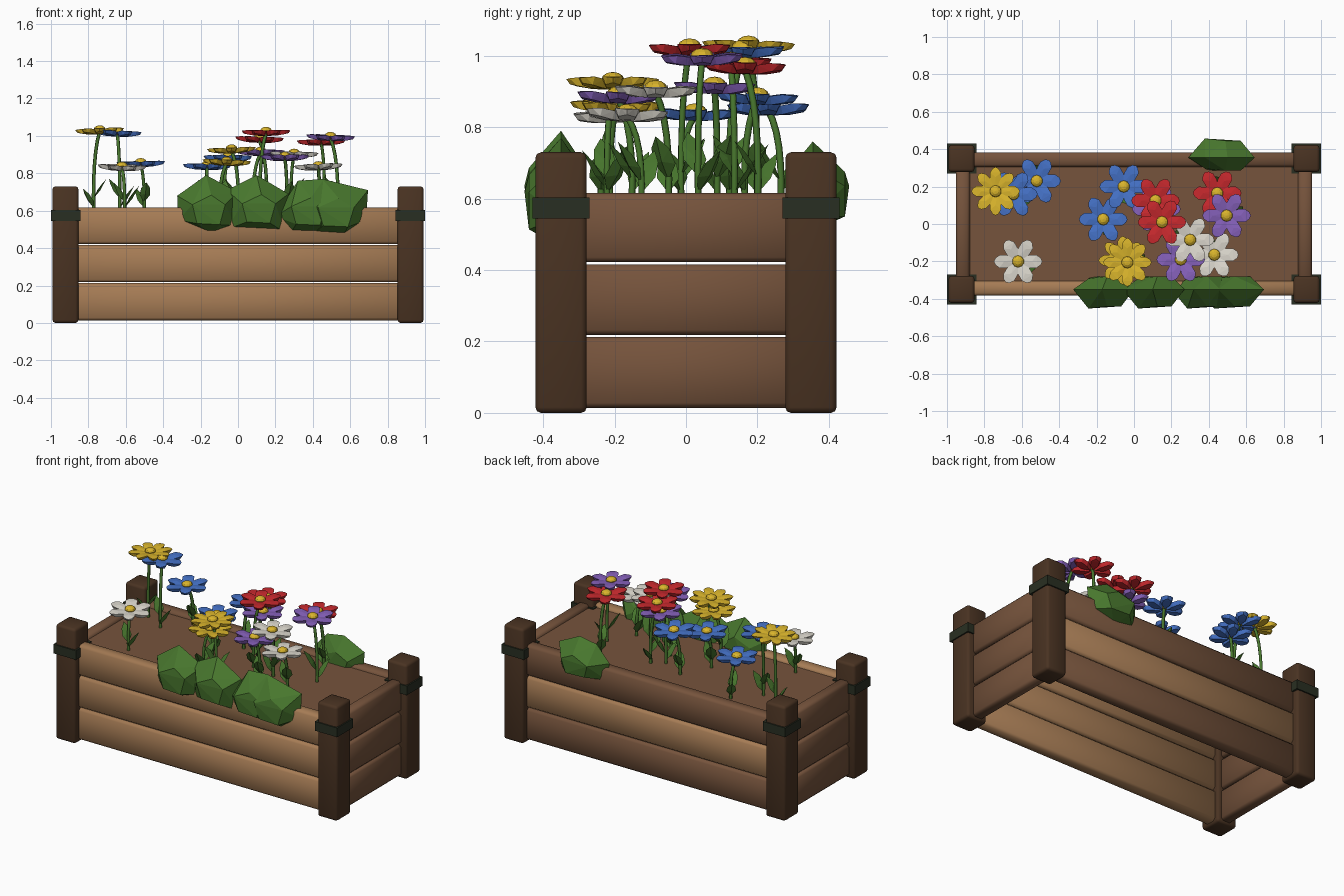
import bpy, bmesh, math, random
from mathutils import Vector, Matrix

if "Cube" in bpy.data.objects:
    bpy.data.objects.remove(bpy.data.objects["Cube"])

random.seed(4)


def material(name, rgb):
    m = bpy.data.materials.new(name)
    m.diffuse_color = (*rgb, 1)
    m.use_nodes = True
    m.node_tree.nodes["Principled BSDF"].inputs["Base Color"].default_value = m.diffuse_color
    return m


TAN = material("tan wood", (0.38, 0.20, 0.09))
BROWN = material("brown wood", (0.18, 0.087, 0.045))
DARK = material("dark wood", (0.068, 0.033, 0.016))
BAND = material("dark band", (0.022, 0.028, 0.016))
GREEN = material("leaf green", (0.065, 0.185, 0.027))
YELLOW = material("yellow", (0.70, 0.46, 0.025))
WHITE = material("white", (0.72, 0.69, 0.62))
BLUE = material("blue", (0.06, 0.17, 0.58))
RED = material("red", (0.58, 0.022, 0.027))
PURPLE = material("purple", (0.24, 0.12, 0.50))


def make_object(name, bm, mats, smooth_angle=0):
    bmesh.ops.recalc_face_normals(bm, faces=bm.faces)
    mesh = bpy.data.meshes.new(name)
    bm.to_mesh(mesh)
    bm.free()
    for m in mats:
        mesh.materials.append(m)
    ob = bpy.data.objects.new(name, mesh)
    bpy.context.collection.objects.link(ob)
    if smooth_angle:
        bpy.ops.object.select_all(action='DESELECT')
        ob.select_set(True)
        bpy.context.view_layer.objects.active = ob
        bpy.ops.object.shade_smooth_by_angle(angle=math.radians(smooth_angle))
    return ob


def box(name, lo, hi, mat, bevel=0.0, segments=2):
    bm = bmesh.new()
    lo, hi = Vector(lo), Vector(hi)
    bmesh.ops.create_cube(bm, size=1, matrix=Matrix.Translation((lo + hi) / 2)
                          @ Matrix.Diagonal((*(hi - lo), 1)))
    if bevel:
        bmesh.ops.bevel(bm, geom=bm.edges[:], offset=bevel, segments=segments,
                        profile=0.5, affect='EDGES')
    return make_object(name, bm, [mat], 60 if bevel else 0)


def add_hull(bm, points):
    verts = [bm.verts.new(p) for p in points]
    res = bmesh.ops.convex_hull(bm, input=verts)
    loose = {v for v in res["geom_interior"] if isinstance(v, bmesh.types.BMVert)}
    bmesh.ops.delete(bm, geom=list(loose), context='VERTS')


# Corner posts with bands
for sx in (-1, 1):
    for sy in (-1, 1):
        xs = sorted((sx * 0.853, sx * 0.992))
        ys = sorted((sy * 0.278, sy * 0.422))
        box("corner_post", (xs[0], ys[0], 0), (xs[1], ys[1], 0.73), DARK, 0.016)
        xs = sorted((sx * 0.842, sx * 1.0))
        ys = sorted((sy * 0.27, sy * 0.43))
        box("post_band", (xs[0], ys[0], 0.545), (xs[1], ys[1], 0.603), BAND)

# Wall planks, three on each side, with softened edges
rows = [(0.014, 0.213), (0.218, 0.416), (0.422, 0.616)]
back_colours = [BROWN, TAN, BROWN]
for i, (z0, z1) in enumerate(rows):
    box("front_plank", (-0.88, -0.383, z0), (0.88, -0.305, z1), TAN, 0.014, 1)
    box("back_plank", (-0.88, 0.305, z0), (0.88, 0.383, z1), back_colours[i], 0.014, 1)
    box("left_plank", (-0.953, -0.31, z0), (-0.878, 0.31, z1), BROWN, 0.014, 1)
    box("right_plank", (0.878, -0.31, z0), (0.953, 0.31, z1), BROWN, 0.014, 1)

# Soil
box("soil", (-0.89, -0.32, 0.56), (0.89, 0.32, 0.597), BROWN)


# Bushes draped over the edge: sharp ridge outline in x and z, bulging outward
def bush(name, outline, y_mid, side):
    xs, zs = zip(*outline)
    cx, w = (min(xs) + max(xs)) / 2, (max(xs) - min(xs)) / 2
    z0, h = min(zs), max(zs) - min(zs)
    pts = [(x, y_mid, z) for x, z in outline]
    for depth in (0.09, -0.07):
        y = y_mid + side * depth
        pts += [(cx - 0.5 * w, y + 0.012 * side, z0 + 0.5 * h), (cx + 0.12 * w, y, z0 + 0.66 * h),
                (cx + 0.58 * w, y, z0 + 0.5 * h), (cx + 0.4 * w, y, z0 + 0.16 * h),
                (cx - 0.35 * w, y, z0 + 0.18 * h)]
    bm = bmesh.new()
    add_hull(bm, pts)
    make_object(name, bm, [GREEN])


bush("front_bush_left", [(-0.325, 0.68), (-0.17, 0.79), (0.0, 0.70), (-0.01, 0.52),
                         (-0.14, 0.475), (-0.32, 0.55)], -0.35, -1)
bush("front_bush_middle", [(-0.06, 0.71), (0.1, 0.79), (0.27, 0.69), (0.25, 0.485),
                           (-0.06, 0.5)], -0.35, -1)
bush("front_bush_inner", [(0.2, 0.57), (0.32, 0.76), (0.46, 0.77), (0.54, 0.66),
                          (0.5, 0.475), (0.28, 0.48)], -0.35, -1)
bush("front_bush_right", [(0.34, 0.68), (0.45, 0.77), (0.695, 0.71), (0.685, 0.55),
                          (0.56, 0.465), (0.4, 0.475)], -0.35, -1)
bush("back_bush", [(0.29, 0.64), (0.38, 0.74), (0.5, 0.76), (0.645, 0.69),
                   (0.63, 0.55), (0.45, 0.51), (0.31, 0.53)], 0.355, 1)


# Flowers: head of thick faceted petals, domed centre, bent stem and leaves
def flower_head(x, y, z, colour):
    bm = bmesh.new()
    count = 8 if colour == YELLOW else 6
    wide = 0.85 if colour == YELLOW else 1.0
    petal = [(0.13, 0, 0.006), (0.12, 0, -0.008), (0.075, 0, 0.010), (0.015, 0, -0.022)]
    for s in (-wide, wide):
        petal += [(0.015, s * 0.012, 0), (0.06, s * 0.034, 0.004), (0.1, s * 0.034, 0.010),
                  (0.122, s * 0.018, 0.008), (0.06, s * 0.022, -0.020),
                  (0.1, s * 0.024, -0.013)]
    for k in range(count):
        rot = Matrix.Rotation(k * 2 * math.pi / count, 3, 'Z')
        add_hull(bm, [rot @ Vector(p) for p in petal])
    petal_faces = set(bm.faces)
    bmesh.ops.create_uvsphere(bm, u_segments=10, v_segments=6, radius=0.032,
                              matrix=Matrix.Translation((0, 0, 0.006))
                              @ Matrix.Diagonal((1, 1, 0.65, 1)))
    for f in bm.faces:
        if f not in petal_faces:
            f.material_index = 1
    tilt = Matrix.Rotation(random.uniform(-0.05, 0.05), 4, 'X') \
        @ Matrix.Rotation(random.uniform(-0.05, 0.05), 4, 'Y')
    bm.transform(Matrix.Translation((x, y, z)) @ tilt)
    make_object("flower_head", bm, [colour, YELLOW])


def stem(p0, p1, p2):
    cu = bpy.data.curves.new("stem", 'CURVE')
    cu.dimensions = '3D'
    cu.bevel_depth = 0.0095
    cu.bevel_resolution = 1
    sp = cu.splines.new('POLY')
    sp.points.add(6)
    for i in range(7):
        t = i / 6
        p = p0 * (1 - t) ** 2 + p1 * 2 * t * (1 - t) + p2 * t * t
        sp.points[i].co = (*p, 1)
    cu.materials.append(GREEN)
    bpy.context.collection.objects.link(bpy.data.objects.new("stem", cu))


def leaf(base, heading, length):
    bm = bmesh.new()
    add_hull(bm, [(0, 0, 0), (0.35, 0.23, 0.02), (0.35, -0.23, 0.02), (0.7, 0.19, 0.0),
                  (0.7, -0.19, 0.0), (0.45, 0, -0.08), (1, 0, -0.06), (0.4, 0, 0.04)])
    bm.transform(Matrix.Translation(base) @ Matrix.Rotation(heading, 4, 'Z')
                 @ Matrix.Rotation(-1.05, 4, 'Y') @ Matrix.Scale(length, 4))
    make_object("leaf", bm, [GREEN])


flowers = [
    (-0.74, 0.175, 1.03, YELLOW), (-0.645, 0.16, 1.018, BLUE), (-0.52, 0.23, 0.855, BLUE),
    (-0.62, -0.20, 0.835, WHITE), (-0.165, 0.025, 0.84, BLUE), (-0.055, 0.20, 0.885, BLUE),
    (-0.035, -0.205, 0.928, YELLOW), (-0.06, -0.195, 0.862, YELLOW),
    (0.15, 0.01, 1.022, RED), (0.115, 0.125, 0.985, RED), (0.12, 0.08, 0.915, PURPLE),
    (0.25, -0.19, 0.888, PURPLE), (0.30, -0.085, 0.905, WHITE), (0.43, -0.165, 0.838, WHITE),
    (0.445, 0.165, 0.97, RED), (0.495, 0.045, 0.995, PURPLE),
]
for x, y, z, colour in flowers:
    flower_head(x, y, z, colour)
    top = Vector((x, y, z - 0.008))
    a = random.uniform(0, 2 * math.pi)
    root = Vector((x + 0.04 * math.cos(a), y + 0.04 * math.sin(a), 0.585))
    bend = Vector((root.x * 1.2 - x * 0.2, root.y * 1.2 - y * 0.2, 0.59 + 0.7 * (z - 0.59)))
    stem(root, bend, top)
    for k in range(2):
        leaf(root + Vector((0, 0, 0.03 + 0.12 * k * (z - 0.6))), a + 1.2 + 2.6 * k,
             random.uniform(0.12, 0.15))
